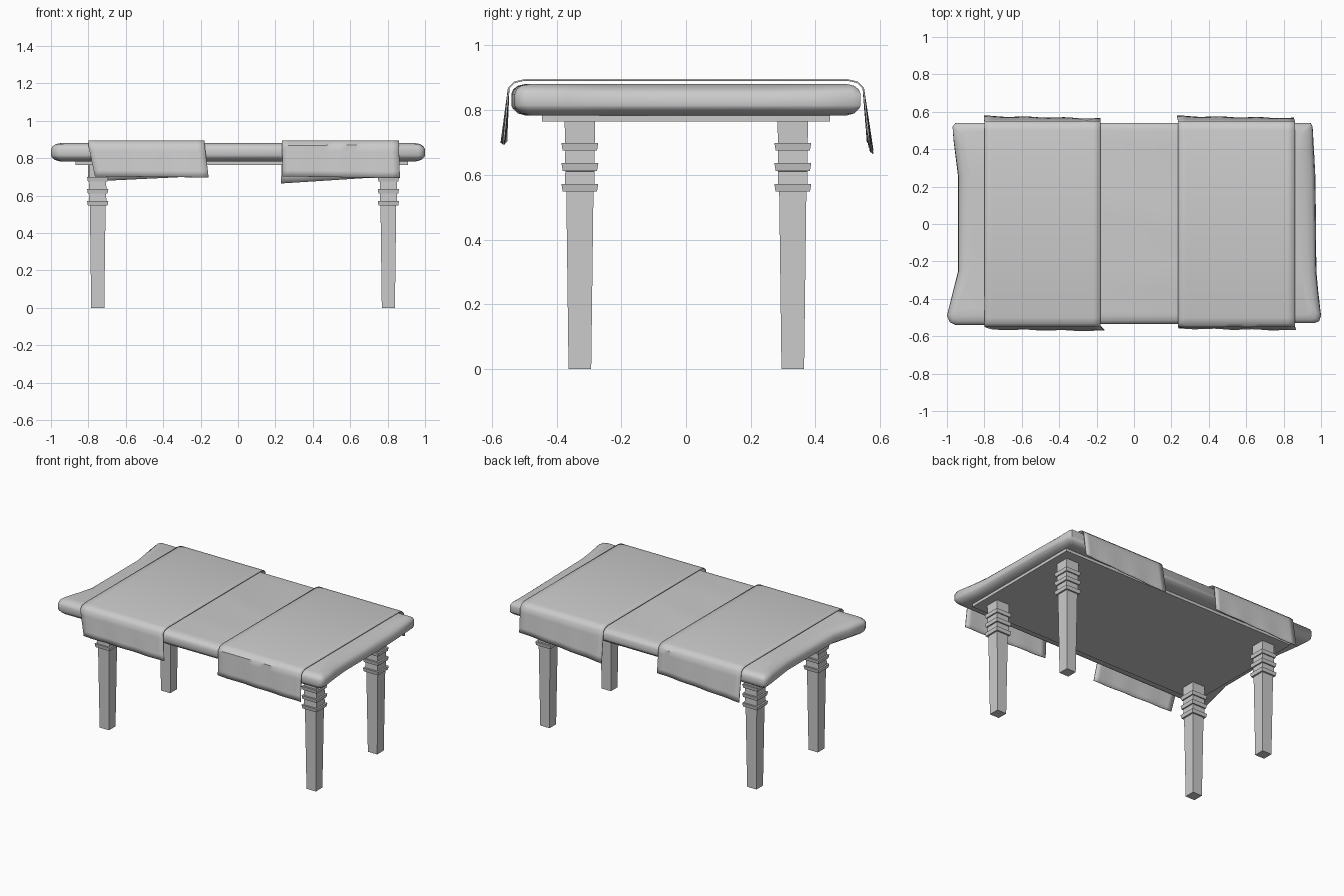
import bpy, bmesh, math

if "Cube" in bpy.data.objects:
    bpy.data.objects.remove(bpy.data.objects["Cube"])


def finish(name, bm, angle=None):
    bmesh.ops.recalc_face_normals(bm, faces=bm.faces)
    me = bpy.data.meshes.new(name)
    bm.to_mesh(me)
    bm.free()
    ob = bpy.data.objects.new(name, me)
    bpy.context.collection.objects.link(ob)
    if angle:
        bpy.ops.object.select_all(action='DESELECT')
        ob.select_set(True)
        bpy.context.view_layer.objects.active = ob
        bpy.ops.object.shade_smooth_by_angle(angle=math.radians(angle))
    return ob


def skin(bm, rings, closed=True, caps=True):
    rows = [[bm.verts.new(p) for p in r] for r in rings]
    n = len(rows[0])
    for a, b in zip(rows, rows[1:]):
        for i in range(n if closed else n - 1):
            j = (i + 1) % n
            bm.faces.new((a[i], a[j], b[j], b[i]))
    if caps:
        bm.faces.new(rows[0])
        bm.faces.new(rows[-1])


# Padded top: outline with pinched ends; third value is the end slope
outline = [(-0.955, -0.54, 0), (0.965, -0.53, 0), (0.99, -0.52, 0), (1.0, -0.49, .01),
           (0.985, -0.36, .03), (0.975, -0.25, .04), (0.973, 0.0, .05), (0.97, 0.25, .06),
           (0.962, 0.40, .04), (0.955, 0.52, .01), (0.945, 0.54, 0), (-0.955, 0.54, 0),
           (-0.97, 0.52, 0), (-0.965, 0.45, .01), (-0.94, 0.25, .03), (-0.94, 0.0, .03),
           (-0.94, -0.25, .03), (-0.97, -0.37, .02), (-1.0, -0.49, .01), (-0.985, -0.525, 0)]
# (height, inset, share of the end slope)
levels = [(0.783, 0.045, 0.3), (0.79, 0.02, 0.15), (0.805, 0.004, 0), (0.815, 0, 0), (0.85, 0, 0.1),
          (0.864, 0.006, 0.3), (0.875, 0.02, 0.65), (0.881, 0.045, 1)]
bm = bmesh.new()
skin(bm, [[(x * (1 - inset) - math.copysign(s * k, x), y * (1 - inset / 0.54), z)
           for x, y, s in outline] for z, inset, k in levels])
finish("padded_top", bm, 50)

# Board under the padding
bm = bmesh.new()
skin(bm, [[(-0.87, -0.445, z), (0.91, -0.445, z), (0.91, 0.445, z), (-0.87, 0.445, z)]
          for z in (0.764, 0.786)])
finish("under_board", bm)

# Square tapered legs with three collars
leg_profile = [(0, 0.035), (0.548, 0.042)]
for z in (0.548, 0.612, 0.675):
    leg_profile += [(z, 0.053), (z + 0.024, 0.057), (z + 0.024, 0.046), (z + 0.063, 0.045)]
leg_profile[-1] = (0.765, 0.047)
for side, y in (("front", -0.328), ("back", 0.33)):
    for end, x in (("left", -0.75), ("right", 0.804)):
        bm = bmesh.new()
        skin(bm, [[(x + sx * h, y + sy * h, z) for sx, sy in ((-1, -1), (1, -1), (1, 1), (-1, 1))]
                  for z, h in leg_profile])
        finish(f"{side}_{end}_leg", bm)


# Cloth runners draped over front and back; a hem is (left x, right x, left z, right z, left y, right y)
def runner(name, x0, x1, front, back):
    n = 16
    rings = []
    for i in range(n + 1):
        u = i / n
        x = x0 + (x1 - x0) * u

        def fall(s, hem):
            hx = hem[0] + (hem[1] - hem[0]) * u
            hz, hy = ((a + (b - a) * u) for a, b in ((hem[2], hem[3]), (hem[4], hem[5])))
            pts = [(x, s * 0.50, 0.893), (x, s * 0.53, 0.886)]
            for k in range(6):
                t = k / 5
                ripple = 0.0025 * t * math.sin(u * 19 + s)
                pts.append((x + (hx - x) * t, s * (0.548 + (hy - 0.548) * t + ripple),
                            0.868 + (hz - 0.868) * t))
            return pts
        rings.append(fall(-1, front)[::-1] + fall(1, back))
    bm = bmesh.new()
    skin(bm, rings, closed=False, caps=False)
    ob = finish(name, bm, 40)
    mod = ob.modifiers.new("thickness", 'SOLIDIFY')
    mod.thickness = 0.005
    mod.offset = 0


runner("left_runner", -0.80, -0.178,
       (-0.765, -0.157, 0.703, 0.697, 0.562, 0.570),
       (-0.803, -0.178, 0.675, 0.705, 0.575, 0.562))
runner("right_runner", 0.236, 0.86,
       (0.238, 0.866, 0.703, 0.693, 0.557, 0.566),
       (0.230, 0.855, 0.665, 0.705, 0.575, 0.564))
